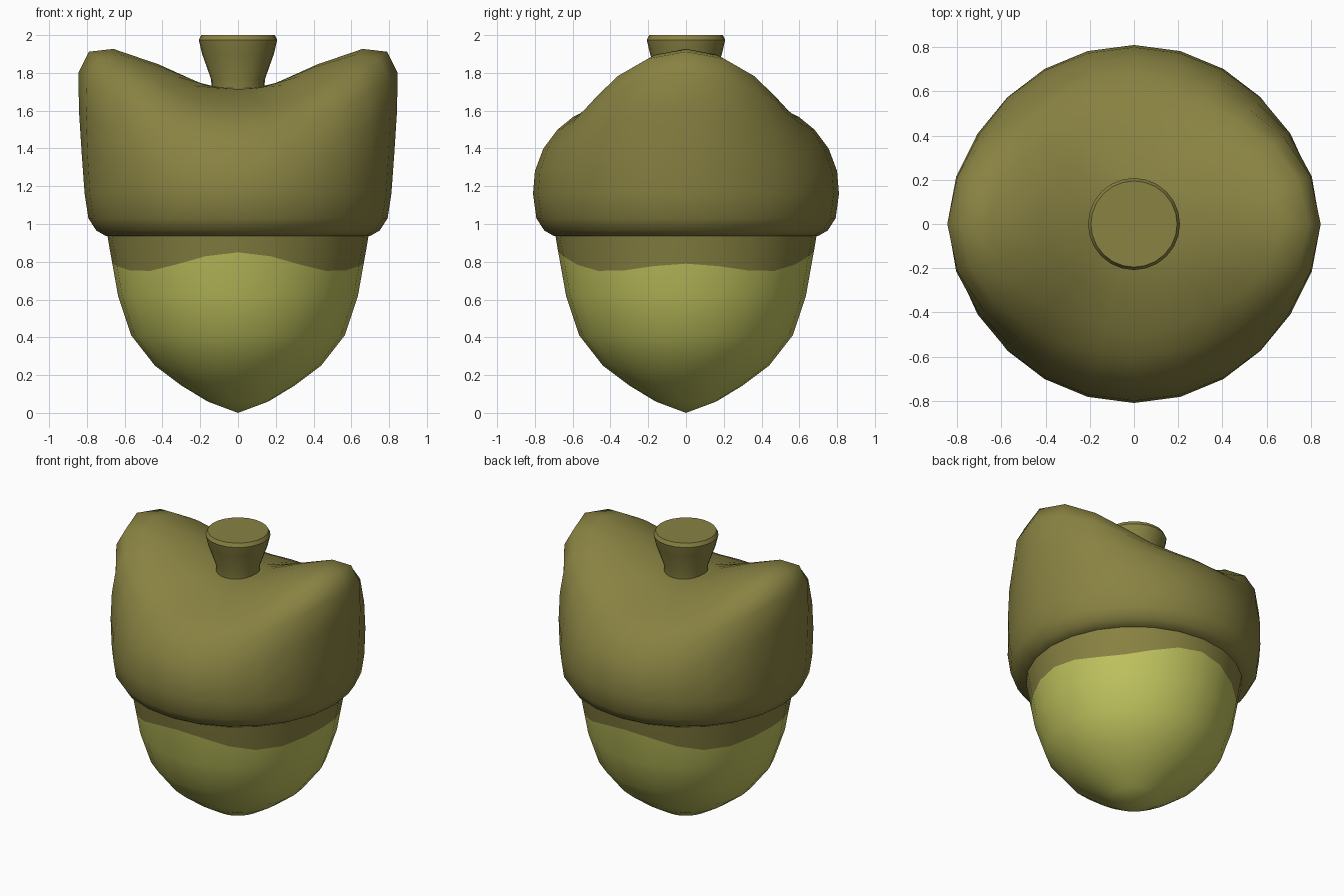
import bpy
import math

if "Cube" in bpy.data.objects:
    bpy.data.objects.remove(bpy.data.objects["Cube"])

SIDES = 24


def material(name, rgb):
    m = bpy.data.materials.new(name)
    m.diffuse_color = (*rgb, 1)
    m.use_nodes = True
    m.node_tree.nodes["Principled BSDF"].inputs["Base Color"].default_value = m.diffuse_color
    return m


cap_brown = material("cap_olive_brown", (0.25, 0.225, 0.055))
nut_green = material("nut_yellow_green", (0.52, 0.54, 0.11))


def lathe(name, rings, ring_point, mats, top=False, tip=None, sharp=60, mat_rule=None):
    """Loft rings; ring_point(ring, angle) gives (radius, z), angle 0 along x."""
    verts, faces = [], []
    for ring in rings:
        for i in range(SIDES):
            a = 2 * math.pi * i / SIDES
            r, z = ring_point(ring, a)
            verts.append((r * math.cos(a), r * math.sin(a), z))
    for k in range(len(rings) - 1):
        for i in range(SIDES):
            j = (i + 1) % SIDES
            b, t = k * SIDES, (k + 1) * SIDES
            faces.append((b + i, b + j, t + j, t + i))
    wall_count = len(faces)
    if top:
        last = (len(rings) - 1) * SIDES
        faces.append(tuple(last + i for i in range(SIDES)))
    if tip is not None:
        verts.append((0, 0, tip))
        for i in range(SIDES):
            faces.append(((i + 1) % SIDES, i, len(verts) - 1))
    me = bpy.data.meshes.new(name)
    me.from_pydata(verts, [], faces)
    for m in mats:
        me.materials.append(m)
    for p in me.polygons:
        p.use_smooth = True
        if mat_rule and p.index < wall_count:
            p.material_index = mat_rule(p.index // SIDES)
    me.set_sharp_from_angle(angle=math.radians(sharp))
    ob = bpy.data.objects.new(name, me)
    bpy.context.collection.objects.link(ob)
    return ob


# Nut: pointed bowl with a wavy painted band under the cap
nut_profile = [(0.16, 0.06), (0.30, 0.145), (0.44, 0.25), (0.565, 0.41),
               (0.635, 0.62), "wave", (0.685, 0.90), (0.695, 0.96)]


def nut_point(ring, a):
    if ring != "wave":
        return ring
    t = a + math.pi / 2
    z = 0.786 + 0.03 * math.cos(2 * t) + 0.034 * math.cos(4 * t)
    return 0.635 + 0.05 * (z - 0.62) / 0.28, z


lathe("nut", nut_profile, nut_point, [nut_green, cap_brown], tip=0.0,
      mat_rule=lambda k: 1 if k >= 5 else 0)

# Cap: each ring blends a side profile (raised peaks) with a front profile
# (r, z) at the sides, then (r, z) at front and back
cap_rings = [
    (0.66, 0.935, 0.66, 0.935), (0.70, 0.937, 0.70, 0.937),
    (0.75, 0.965, 0.75, 0.965), (0.792, 1.03, 0.792, 1.03),
    (0.812, 1.16, 0.81, 1.16), (0.828, 1.38, 0.80, 1.28),
    (0.842, 1.60, 0.755, 1.40), (0.845, 1.80, 0.68, 1.50),
    (0.79, 1.912, 0.60, 1.565), (0.66, 1.927, 0.48, 1.625),
    (0.42, 1.845, 0.32, 1.68), (0.21, 1.75, 0.19, 1.715),
    (0.12, 1.725, 0.12, 1.72)]


def cap_point(ring, a):
    w = abs(math.cos(a)) ** 3.2
    return (ring[2] + (ring[0] - ring[2]) * w,
            ring[3] + (ring[1] - ring[3]) * w)


lathe("cap", cap_rings, cap_point, [cap_brown], top=True)

# Stem: flared stub with a flat top
lathe("stem", [(0.14, 1.68), (0.142, 1.765), (0.19, 1.90), (0.208, 1.975), (0.195, 2.0)],
      lambda ring, a: ring, [cap_brown], top=True, sharp=40)
